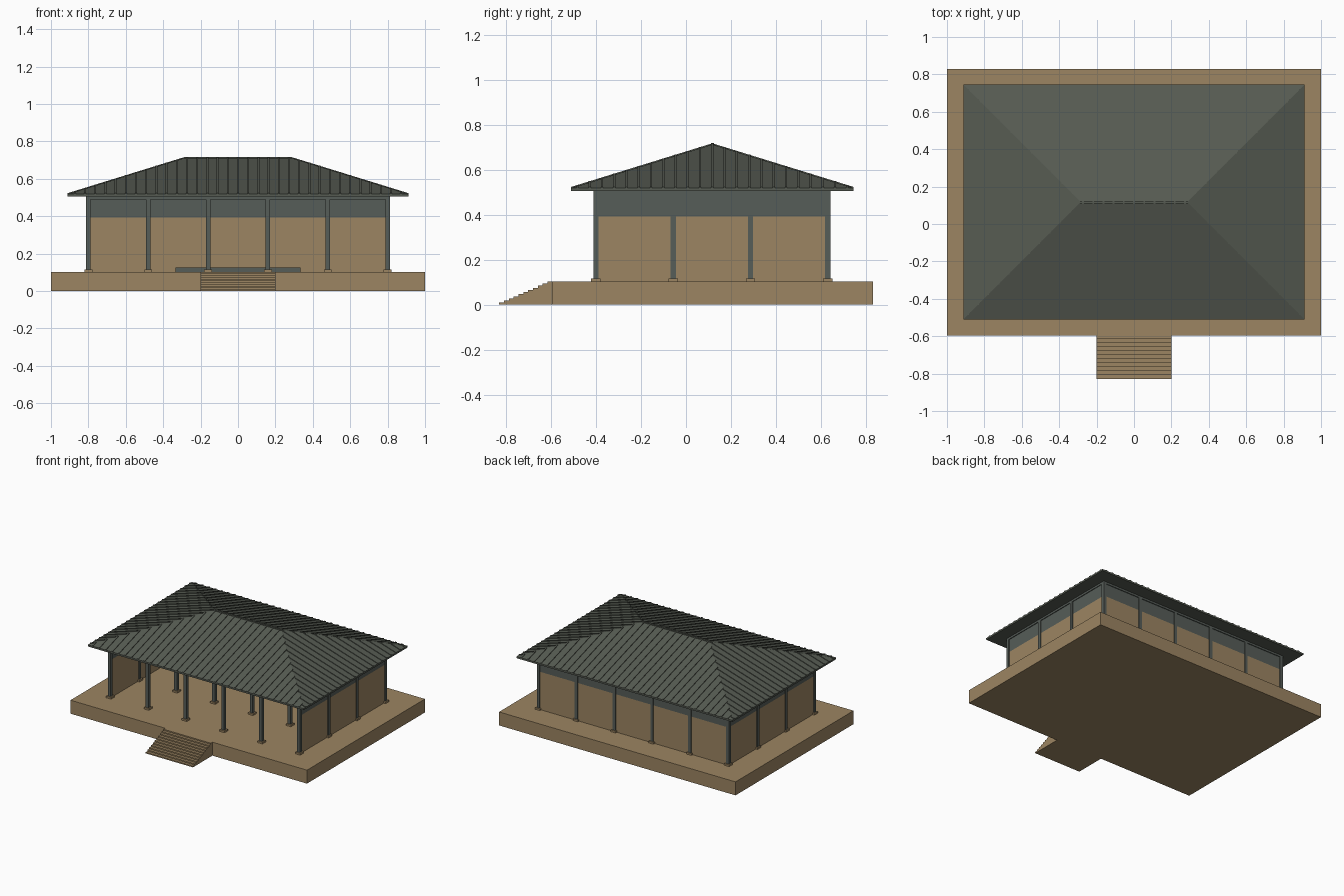
import bpy, bmesh, math
from mathutils import Matrix, Vector

if "Cube" in bpy.data.objects:
    bpy.data.objects.remove(bpy.data.objects["Cube"])


def srgb(*c):
    return [((v / 255 + 0.055) / 1.055) ** 2.4 for v in c] + [1.0]


def material(name, *c):
    m = bpy.data.materials.new(name)
    m.diffuse_color = srgb(*c)
    m.use_nodes = True
    m.node_tree.nodes["Principled BSDF"].inputs["Base Color"].default_value = m.diffuse_color
    return m


TAN = material("warm tan", 156, 133, 98)
GREEN = material("grey green", 86, 93, 88)
ROOF = material("roof green", 86, 91, 82)


def add_object(name, bm, mat):
    bmesh.ops.recalc_face_normals(bm, faces=bm.faces)
    me = bpy.data.meshes.new(name)
    bm.to_mesh(me)
    bm.free()
    me.materials.append(mat)
    ob = bpy.data.objects.new(name, me)
    bpy.context.collection.objects.link(ob)
    return ob


def box(bm, x0, x1, y0, y1, z0, z1):
    mat = Matrix.Translation(((x0 + x1) / 2, (y0 + y1) / 2, (z0 + z1) / 2))
    mat = mat @ Matrix.Diagonal((x1 - x0, y1 - y0, z1 - z0, 1))
    bmesh.ops.create_cube(bm, size=1, matrix=mat)


def boxes(name, mat, items):
    bm = bmesh.new()
    for b in items:
        box(bm, *b)
    return add_object(name, bm, mat)


def prism(bm, a, b):
    """Solid between two matching loops of points."""
    va, vb = [bm.verts.new(p) for p in a], [bm.verts.new(p) for p in b]
    n = len(a)
    bm.faces.new(va)
    bm.faces.new(vb[::-1])
    for i in range(n):
        bm.faces.new((va[i], vb[i], vb[(i + 1) % n], va[(i + 1) % n]))


FLOOR = 0.103
BAND = 0.392
BEAM = 0.49
EAVE = 0.505

# Raised base
boxes("base", TAN, [(-1, 1, -0.595, 0.83, 0, FLOOR)])

# Front steps as one stepped profile
N = 11
tread, rise = 0.0215, FLOOR / N
profile = [(-0.59, 0), (-0.83, 0)]
for i in range(N):
    y = -0.83 + i * tread
    profile += [(y, (i + 1) * rise), (y + tread, (i + 1) * rise)]
profile[-1] = (-0.59, FLOOR)
bm = bmesh.new()
prism(bm, [(-0.2, y, z) for y, z in profile], [(0.2, y, z) for y, z in profile])
add_object("front_steps", bm, TAN)

# Column grid with square footings
XS = [-0.8 + 0.32 * i for i in range(6)]
YS = [-0.4 + 0.3433 * i for i in range(4)]
GRID = [(x, y) for x in XS for y in YS]
c, f = 0.012, 0.021
boxes("columns", GREEN, [(x - c, x + c, y - c, y + c, FLOOR, BEAM) for x, y in GRID])
boxes("column_footings", TAN,
      [(x - f, x + f, y - f, y + f, FLOOR, FLOOR + 0.013) for x, y in GRID])

# Perimeter beams
X, Y0, Y1 = 0.8, YS[0], YS[-1]
boxes("beams", GREEN,
      [(-X - c, X + c, y - c, y + c, BEAM, EAVE) for y in (Y0, Y1)] +
      [(x - c, x + c, Y0 + c, Y1 - c, BEAM, EAVE) for x in (-X, X)])

# Walls on the back and both sides, front left open
w = 0.006
for name, mat, z0, z1 in (("lower_walls", TAN, FLOOR, BAND), ("upper_walls", GREEN, BAND, BEAM)):
    boxes(name, mat,
          [(-X, X, Y1 - w, Y1 + w, z0, z1)] +
          [(x - w, x + w, Y0, Y1 - w, z0, z1) for x in (-X, X)])

# Low platform inside
boxes("inner_platform", GREEN, [(-0.335, 0.335, 0.3, 0.58, FLOOR, 0.125)])

# Hip roof with a thin eave edge
CY, HX, HY = 0.117, 0.912, 0.628
EDGE, TOP = 0.518, 0.712
RIDGE = HX - HY
bm = bmesh.new()
corners = [(-HX, CY - HY), (HX, CY - HY), (HX, CY + HY), (-HX, CY + HY)]
lo = [bm.verts.new((x, y, EAVE)) for x, y in corners]
hi = [bm.verts.new((x, y, EDGE)) for x, y in corners]
r0, r1 = [bm.verts.new((x, CY, TOP)) for x in (-RIDGE, RIDGE)]
bm.faces.new(lo)
for i in range(4):
    j = (i + 1) % 4
    bm.faces.new((lo[i], lo[j], hi[j], hi[i]))
for face in ((hi[0], hi[1], r1, r0), (hi[1], hi[2], r1), (hi[2], hi[3], r0, r1), (hi[3], hi[0], r0)):
    bm.faces.new(face)
add_object("roof", bm, ROOF)

# Standing ribs running up each slope to the hips
bm = bmesh.new()
SLOPE = (TOP - EDGE) / HY
RH, RW, PITCH = 0.005, 0.005, 0.0545


def ribs(angle, half_width, half_depth):
    turn = Matrix.Translation((0, CY, 0)) @ Matrix.Rotation(angle, 4, 'Z')
    n = int((half_width - 0.02) / PITCH)
    for k in range(-n, n + 1):
        u = k * PITCH
        run = min(HY, half_width - abs(u))
        z = EDGE + SLOPE * run
        side = [(-half_depth, EDGE - 0.006), (-half_depth, EDGE + RH),
                (-half_depth + run, z + RH), (-half_depth + run, z - 0.006)]
        prism(bm, [turn @ Vector((u - RW, d, h)) for d, h in side],
              [turn @ Vector((u + RW, d, h)) for d, h in side])


for k in range(4):
    ribs(k * math.pi / 2, HX if k % 2 == 0 else HY, HY if k % 2 == 0 else HX)
add_object("roof_ribs", bm, ROOF)

# Ridge cap
boxes("ridge_cap", ROOF, [(-RIDGE - 0.005, RIDGE + 0.005, CY - 0.007, CY + 0.007, TOP - 0.01, TOP + 0.006)])
